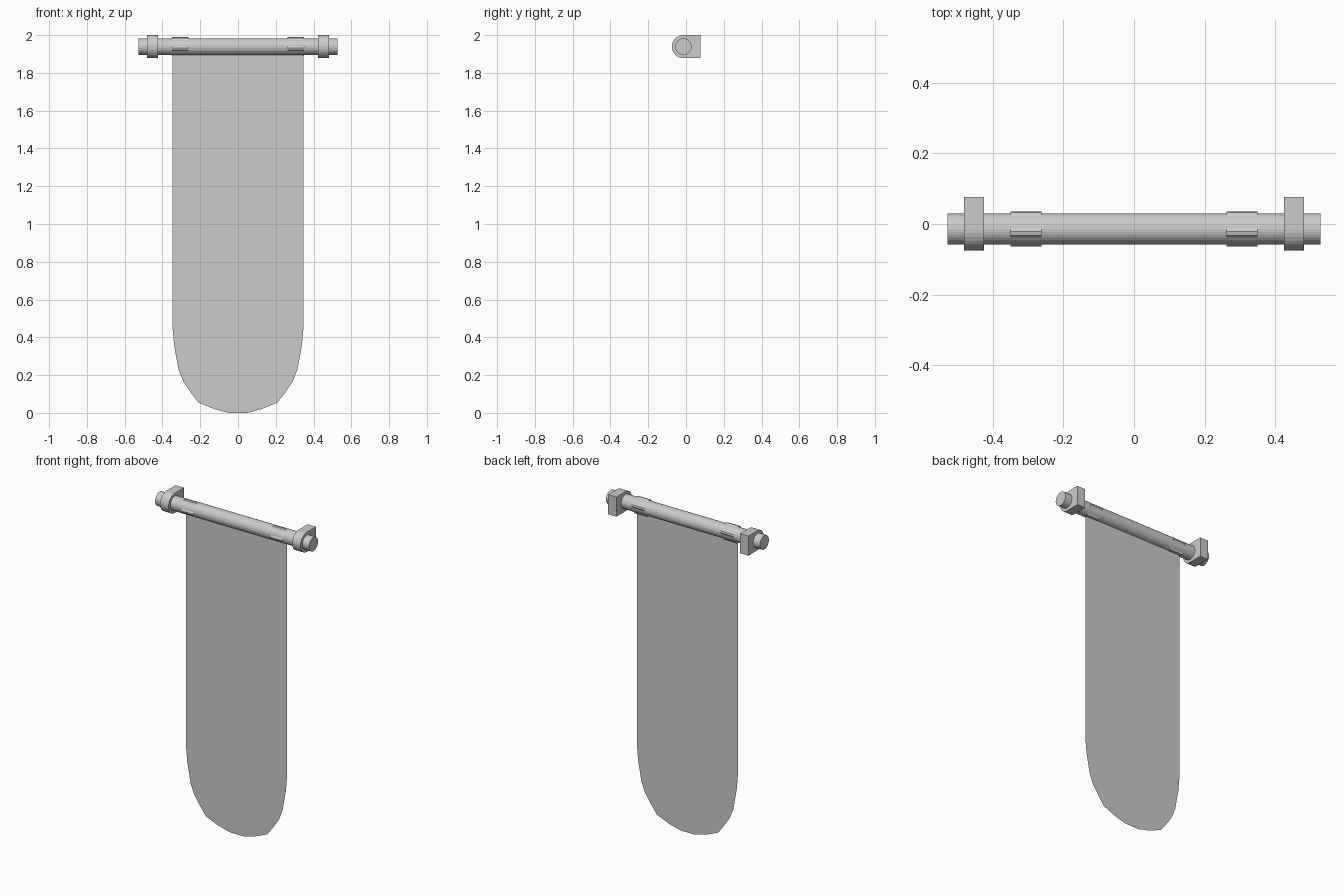
import bpy
from math import sin, cos, pi, radians

if "Cube" in bpy.data.objects:
    bpy.data.objects.remove(bpy.data.objects["Cube"])

AXIS_Y, AXIS_Z = -0.014, 1.939   # rod axis


def make_object(name, verts, faces):
    mesh = bpy.data.meshes.new(name)
    mesh.from_pydata(verts, [], faces)
    mesh.update()
    obj = bpy.data.objects.new(name, mesh)
    bpy.context.collection.objects.link(obj)
    return obj


def extrude_x(name, profile, x0, x1, caps=True):
    """Sweep a counter-clockwise closed (y, z) profile along x."""
    n = len(profile)
    verts = [(x, y, z) for x in (x0, x1) for y, z in profile]
    faces = [(i, (i + 1) % n, n + (i + 1) % n, n + i) for i in range(n)]
    faces = [f[::-1] for f in faces]
    if caps:
        faces += [tuple(range(n))[::-1], tuple(range(n, 2 * n))]
    obj = make_object(name, verts, faces)
    return obj


def polar(radius, angle):
    return (AXIS_Y + radius * cos(angle), AXIS_Z + radius * sin(angle))


# Horizontal rod
rod = [polar(0.0435, 2 * pi * i / 32) for i in range(32)]
extrude_x("rod", rod, -0.528, 0.528)

# Wall brackets: rounded at the front, square at the wall
bracket = [polar(0.061, pi / 2 + pi * i / 16) for i in range(17)]
bracket += [(0.076, AXIS_Z - 0.061), (0.076, AXIS_Z + 0.061)]

# Cloth loops: blunt-cornered square wrapped on the rod
loop = [polar(0.0503, radians(15 + 90 * k + d)) for k in range(4) for d in (-6, 6)]

for side, s in (("left", -1), ("right", 1)):
    a, b = sorted((s * 0.424, s * 0.481))
    extrude_x("bracket_" + side, bracket, a, b)
    a, b = sorted((s * 0.262, s * 0.349))
    extrude_x("cloth_loop_" + side, loop, a, b, caps=False)

# Hanging cloth: flat sheet with a rounded bottom
half = [(0.347, 1.9), (0.347, 0.457), (0.338, 0.357), (0.315, 0.23), (0.29, 0.167),
        (0.25, 0.108), (0.21, 0.055), (0.125, 0.02), (0.048, 0.0)]
verts = [(s * x, AXIS_Y, z) for x, z in half for s in (-1, 1)]
faces = [(2 * i, 2 * i + 2, 2 * i + 3, 2 * i + 1) for i in range(len(half) - 1)]
make_object("banner_cloth", verts, faces)
